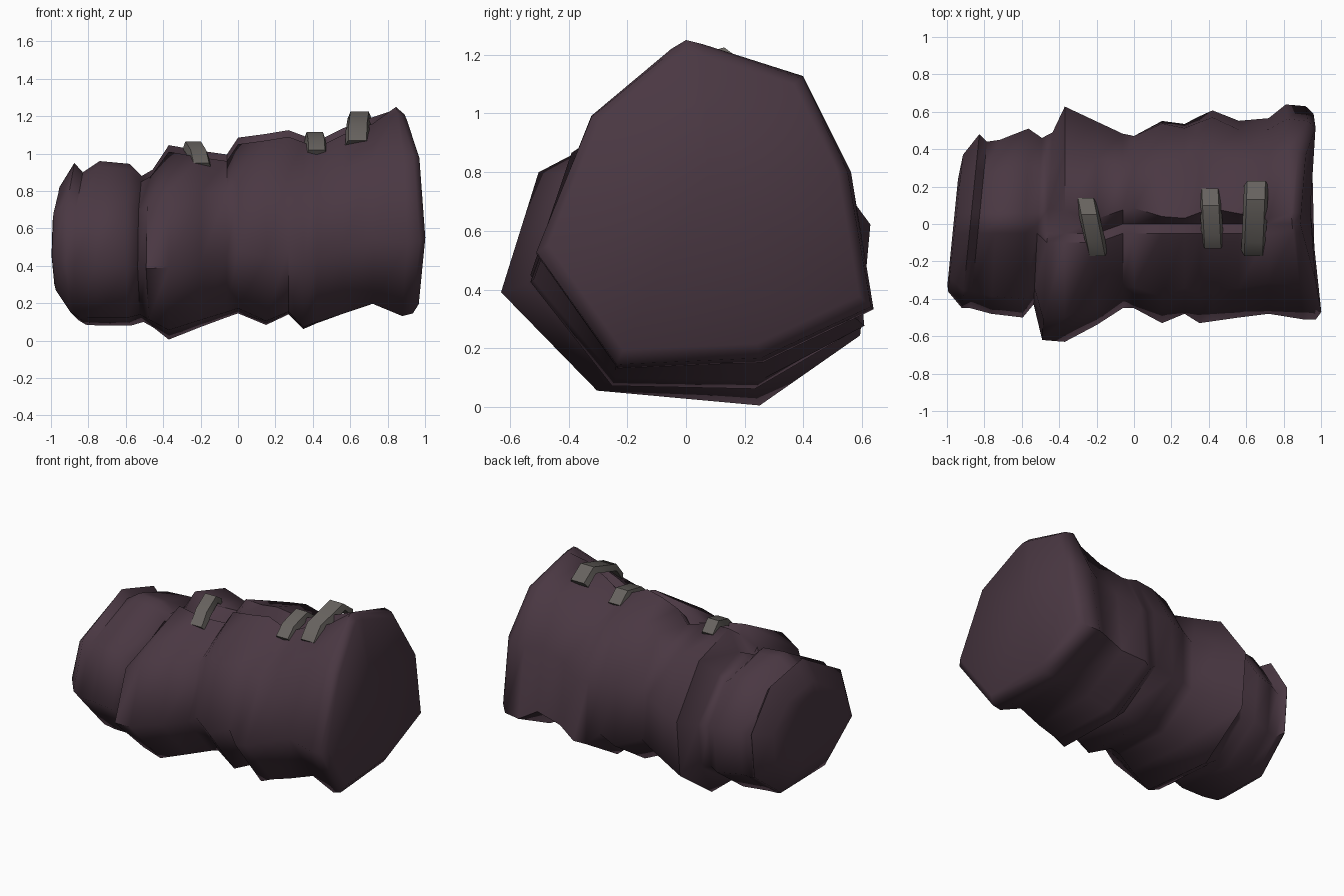
import bpy, bmesh, math
from mathutils import Vector

cube = bpy.data.objects.get("Cube")
if cube:
    bpy.data.objects.remove(cube, do_unlink=True)


def material(name, rgb):
    mat = bpy.data.materials.new(name)
    mat.use_nodes = True
    mat.diffuse_color = (*rgb, 1)
    mat.node_tree.nodes["Principled BSDF"].inputs["Base Color"].default_value = (*rgb, 1)
    return mat


def finish(bm, name, mat, angle):
    bmesh.ops.recalc_face_normals(bm, faces=bm.faces)
    mesh = bpy.data.meshes.new(name)
    bm.to_mesh(mesh)
    bm.free()
    mesh.materials.append(mat)
    obj = bpy.data.objects.new(name, mesh)
    bpy.context.collection.objects.link(obj)
    bpy.ops.object.select_all(action='DESELECT')
    bpy.context.view_layer.objects.active = obj
    obj.select_set(True)
    bpy.ops.object.shade_smooth_by_angle(angle=math.radians(angle))
    return obj


def loft(bm, rings):
    loops = [[bm.verts.new(p) for p in ring] for ring in rings]
    for a, b in zip(loops, loops[1:]):
        for i in range(len(a)):
            j = (i + 1) % len(a)
            bm.faces.new((a[i], a[j], b[j], b[i]))
    # Close both ends with fans around a centre point
    for loop in (loops[0], loops[-1]):
        centre = bm.verts.new(sum((v.co for v in loop), Vector()) / len(loop))
        for i, v in enumerate(loop):
            bm.faces.new((v, loop[(i + 1) % len(loop)], centre))


cloth = material("plum cloth", (0.068, 0.039, 0.055))
leather = material("grey leather", (0.135, 0.123, 0.113))

# Cross-section outlines (share of width, share of height) at the narrow and wide ends
narrow = [(.81, .9), (1, .59), (.97, .23), (.7, 0), (.26, .05), (0, .37), (.1, .76)]
wide = [(.79, .89), (.93, .6), (1, .18), (.67, .02), (.24, 0), (0, .35), (.165, .77)]

# Sleeve folds: x, y low, y high, z low, z high, then lean and bow near the ends
folds = [
    (-.965, -.32, .24, .28, .75, .1), (-.955, -.36, .37, .24, .82, .11),
    (-.875, -.45, .48, .11, .95, .1), (-.83, -.45, .44, .085, .90, .1),
    (-.74, -.48, .45, .08, .96, .05), (-.58, -.50, .51, .08, .945, .03),
    (-.515, -.43, .46, .10, .88, .05),
    (-.46, -.62, .49, .07, .92, .05), (-.37, -.63, .63, .005, 1.05),
    (-.20, -.54, .56, .07, 1.02), (-.06, -.45, .50, .12, 1.0),
    (0, -.45, .49, .14, 1.09), (.15, -.53, .57, .075, 1.11),
    (.27, -.48, .55, .13, 1.13), (.35, -.53, .59, .05, 1.10),
    (.42, -.52, .62, .08, 1.07), (.56, -.50, .56, .13, 1.14),
    (.72, -.48, .57, .19, 1.20), (.865, -.51, .64, .13, 1.25, -.08, .02),
    (.955, -.51, .63, .145, 1.24, -.04, .1), (.99, -.47, .59, .195, 1.21, -.03, .1),
]


def fold_ring(x, y0, y1, z0, z1, lean=0, bow=0):
    t = min(max((x + .4) / 1.3, 0), 1)
    # Lips and floor of the slit along the top
    if -.5 < x < .8:
        front = -.1 if x < -.1 else -.05
        back = .055 + .03 * math.cos(14 * x)
        lips = [(front, .04), (front + .05, .09), (back, .005)]
    else:
        lips = [(-.05, .03), (0, 0), (.06, .015)]
    points = [(y, z1 - drop) for y, drop in lips]
    for (u, w), (uu, ww) in zip(narrow, wide):
        u, w = u + (uu - u) * t, w + (ww - w) * t
        points.append((y0 + (y1 - y0) * u, z0 + (z1 - z0) * w))
    # Lean the ring across the width and draw its top and bottom inwards
    ring = []
    for y, z in points:
        h = 2 * (z - z0) / (z1 - z0) - 1
        pull = bow * h * h * (1 if h > 0 else .3)
        ring.append((x + lean * y - pull, y, z))
    return ring


bm = bmesh.new()
loft(bm, [fold_ring(*f) for f in folds])
finish(bm, "sleeve", cloth, 60)


# Straps bridging the slit
def strap(name, x, half, skew, path):
    bm = bmesh.new()
    rings = []
    for i, (y, z) in enumerate(path):
        a = Vector(path[max(i - 1, 0)])
        b = Vector(path[min(i + 1, len(path) - 1)])
        d = (b - a).normalized() * .04
        cx = x + skew * y
        rings.append([(cx - half, y + d.y, z - d.x), (cx + half, y + d.y, z - d.x),
                      (cx + half * .75, y, z), (cx - half * .75, y, z)])
    loft(bm, rings)
    finish(bm, name, leather, 40)


strap("strap_narrow_end", -.23, .055, -.2, [(-.17, .95), (-.09, 1.02), (.05, 1.065), (.14, 1.01)])
strap("strap_middle", .415, .058, -.05, [(-.13, 1.02), (-.06, 1.08), (.1, 1.115), (.19, 1.05)])
strap("strap_wide_end", .645, .065, .04, [(-.17, 1.07), (-.1, 1.16), (.13, 1.225), (.23, 1.15)])
